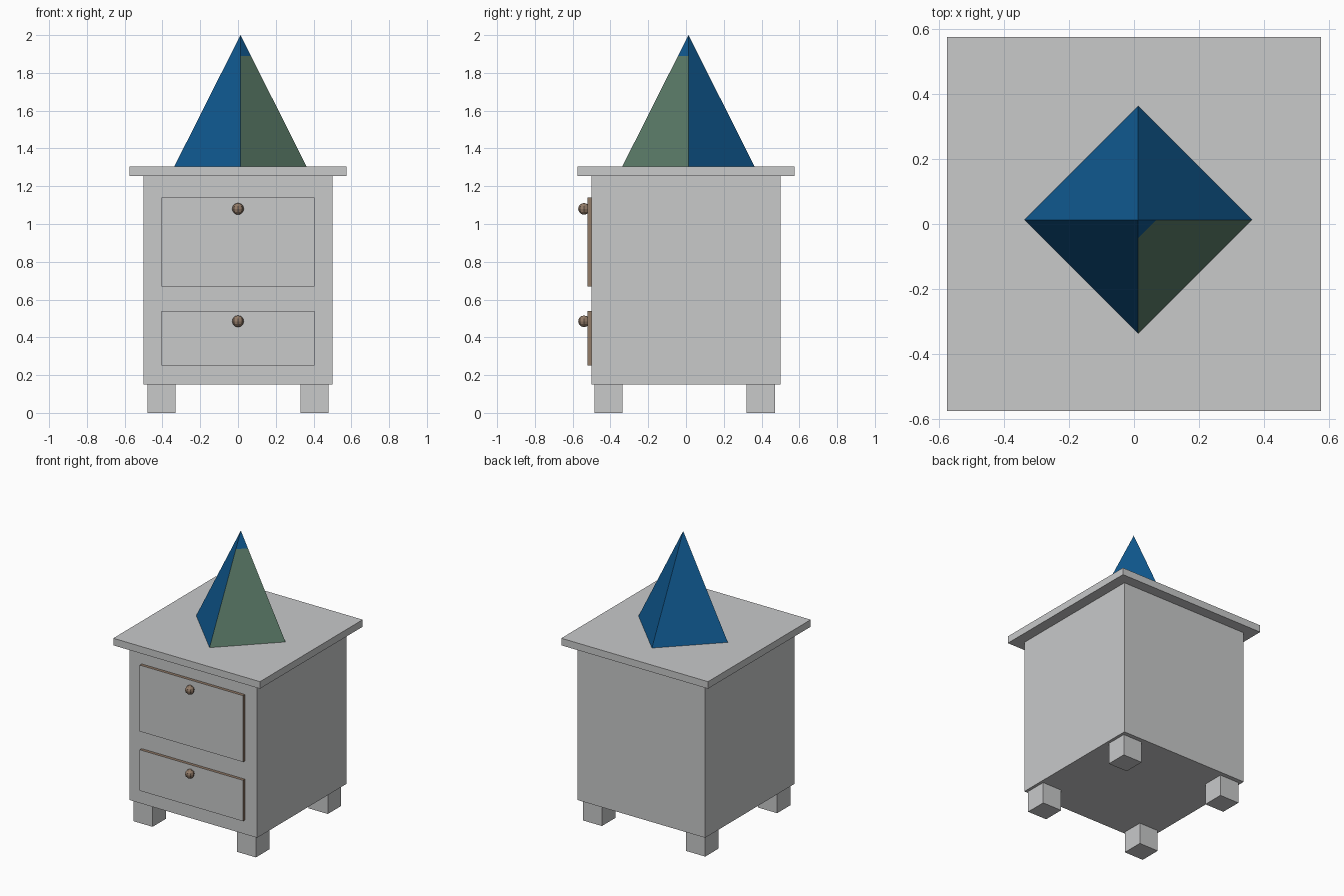
import bpy, bmesh, math
from mathutils import Vector

if "Cube" in bpy.data.objects:
    bpy.data.objects.remove(bpy.data.objects["Cube"])


def material(name, rgb):
    m = bpy.data.materials.new(name)
    m.diffuse_color = (*rgb, 1)
    m.use_nodes = True
    m.node_tree.nodes["Principled BSDF"].inputs["Base Color"].default_value = m.diffuse_color
    return m


GREY = material("pale grey", (0.58, 0.585, 0.59))
BLUE = material("deep blue", (0.005, 0.10, 0.28))
GREEN = material("sage green", (0.105, 0.20, 0.14))
TAN = material("tan wood", (0.29, 0.20, 0.14))


def finish(name, bm, mats):
    me = bpy.data.meshes.new(name)
    bm.to_mesh(me)
    bm.free()
    for m in mats:
        me.materials.append(m)
    ob = bpy.data.objects.new(name, me)
    bpy.context.collection.objects.link(ob)
    return ob


def box(name, lo, hi, mats, rule=None):
    bm = bmesh.new()
    bmesh.ops.create_cube(bm, size=1)
    for v in bm.verts:
        v.co = Vector([(a + b) / 2 + c * (b - a) for a, b, c in zip(lo, hi, v.co)])
    bm.normal_update()
    if rule:
        for f in bm.faces:
            f.material_index = rule(f)
    return finish(name, bm, mats)


# Cabinet body and overhanging top
box("cabinet_body", (-0.5, -0.5, 0.15), (0.5, 0.5, 1.255), [GREY])
box("cabinet_top", (-0.575, -0.575, 1.255), (0.575, 0.575, 1.305), [GREY])

# Four block feet
for side, x in (("left", -0.48), ("right", 0.33)):
    for end, y in (("front", -0.485), ("back", 0.32)):
        box(f"{end}_{side}_foot", (x, y, 0), (x + 0.15, y + 0.15, 0.15), [GREY])

# Drawers: grey front, tan edges, each with a round faceted knob
for name, z0, z1, knob_z in (("upper", 0.67, 1.14, 1.08), ("lower", 0.25, 0.54, 0.485)):
    box(f"{name}_drawer", (-0.405, -0.522, z0), (0.405, -0.5, z1), [GREY, TAN],
        lambda f: 0 if f.normal.y < -0.9 else 1)
    bm = bmesh.new()
    bmesh.ops.create_uvsphere(bm, u_segments=8, v_segments=6, radius=0.031)
    bmesh.ops.translate(bm, verts=bm.verts, vec=(0, -0.54, knob_z))
    finish(f"{name}_knob", bm, [TAN])

# Pyramid: blue, with the front right face green below the tip
bm = bmesh.new()
bmesh.ops.create_cone(bm, cap_ends=True, segments=4, radius1=0.35, radius2=0, depth=0.695)
bmesh.ops.translate(bm, verts=bm.verts, vec=(0.013, 0.013, 1.305 + 0.695 / 2))
bmesh.ops.remove_doubles(bm, verts=bm.verts, dist=0.0001)
bmesh.ops.bisect_plane(bm, geom=bm.verts[:] + bm.edges[:] + bm.faces[:],
                       plane_co=(0, 0, 1.89), plane_no=(0, 0, 1))
bm.normal_update()
for f in bm.faces:
    n = f.normal
    green = n.x > 0.3 and n.y < -0.3 and f.calc_center_median().z < 1.88
    f.material_index = 1 if green else 0
finish("pyramid", bm, [BLUE, GREEN])
